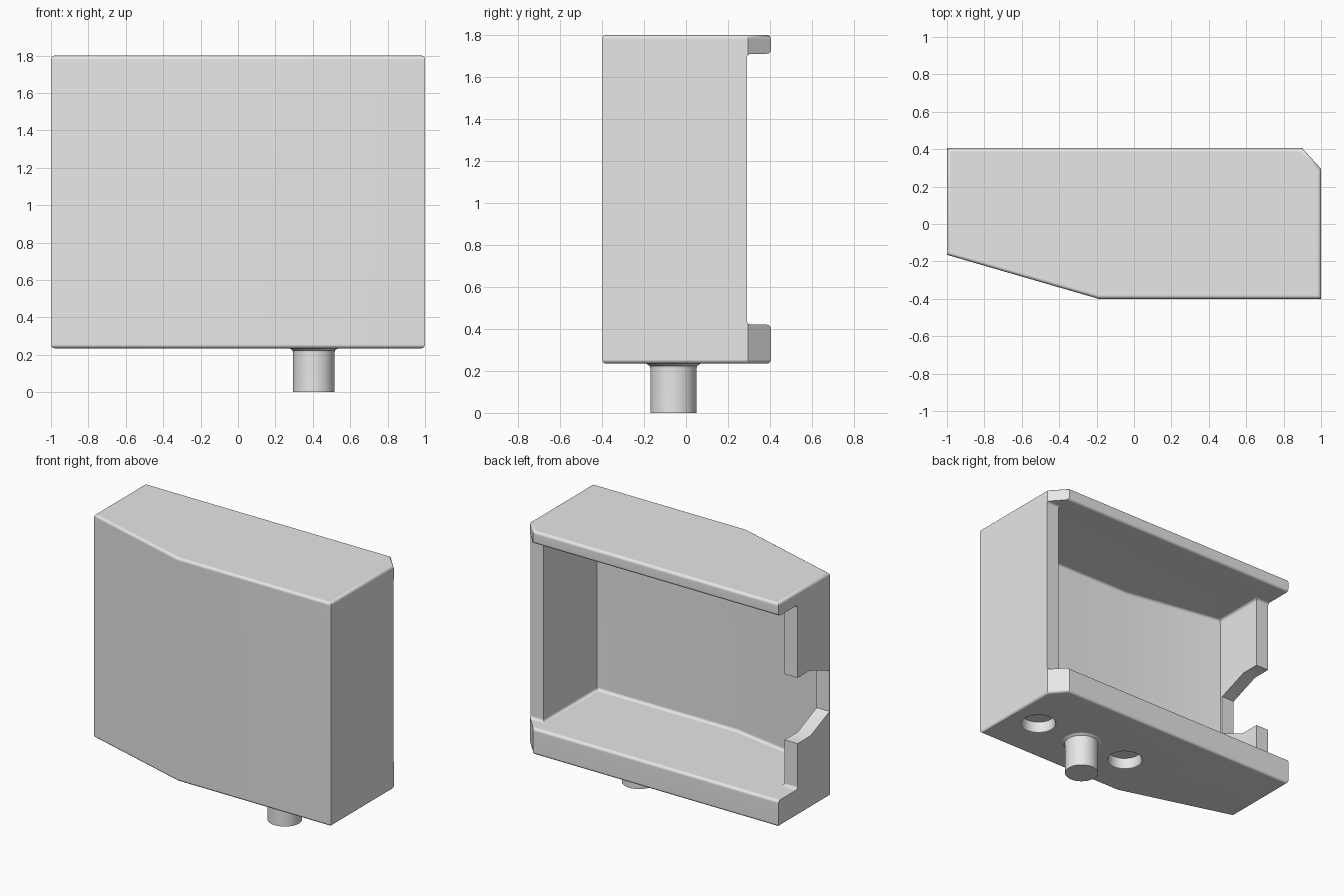
import bpy, bmesh, math

cube = bpy.data.objects.get("Cube")
if cube:
    bpy.data.objects.remove(cube, do_unlink=True)

BOTTOM, TOP = 0.235, 1.80      # housing height range
FLOOR, CEILING = 0.42, 1.71    # cavity height range
BACK = 0.405
ROUND = 0.02
POST_X, POST_Y = 0.405, -0.06

grey = bpy.data.materials.new("light grey")
grey.use_nodes = True
grey.diffuse_color = (0.8, 0.8, 0.8, 1)
grey.node_tree.nodes["Principled BSDF"].inputs["Base Color"].default_value = (0.8, 0.8, 0.8, 1)


def make_object(name, bm):
    bmesh.ops.recalc_face_normals(bm, faces=bm.faces[:])
    mesh = bpy.data.meshes.new(name)
    bm.to_mesh(mesh)
    bm.free()
    mesh.materials.append(grey)
    obj = bpy.data.objects.new(name, mesh)
    bpy.context.collection.objects.link(obj)
    return obj


def prism(name, points, low, high, axis="z", rounded=False):
    """Extrude a profile along z (xy points) or along x (yz points)."""
    def place(p, h):
        return (p[0], p[1], h) if axis == "z" else (h, p[0], p[1])
    bm = bmesh.new()
    face = bm.faces.new([bm.verts.new(place(p, low)) for p in points])
    moved = bmesh.ops.extrude_face_region(bm, geom=[face])["geom"]
    shift = place((0, 0), high - low)
    bmesh.ops.translate(bm, vec=shift, verts=[g for g in moved if isinstance(g, bmesh.types.BMVert)])
    if rounded:
        rims = [e for e in bm.edges if abs(e.verts[0].co.z - e.verts[1].co.z) < 0.001]
        bmesh.ops.bevel(bm, geom=rims, offset=ROUND, segments=4, profile=0.5, affect="EDGES")
    return make_object(name, bm)


def lathe(name, profile, x, y, sides=48):
    """Closed round solid from (radius, height) rings."""
    bm = bmesh.new()
    rings = []
    for r, z in profile:
        angles = [math.tau * i / sides for i in range(sides)]
        rings.append([bm.verts.new((x + r * math.cos(a), y + r * math.sin(a), z)) for a in angles])
    for a, b in zip(rings, rings[1:]):
        for i in range(sides):
            j = (i + 1) % sides
            bm.faces.new((a[i], a[j], b[j], b[i]))
    bm.faces.new(rings[0])
    bm.faces.new(rings[-1])
    return make_object(name, bm)


def activate(obj):
    bpy.ops.object.select_all(action="DESELECT")
    obj.select_set(True)
    bpy.context.view_layer.objects.active = obj


def cut(target, cutter):
    mod = target.modifiers.new("cut", "BOOLEAN")
    mod.operation, mod.solver, mod.object = "DIFFERENCE", "EXACT", cutter
    activate(target)
    bpy.ops.object.modifier_apply(modifier=mod.name)
    bpy.data.objects.remove(cutter, do_unlink=True)


def finish(obj):
    activate(obj)
    bpy.ops.object.shade_smooth_by_angle(angle=math.radians(32))
    obj.modifiers.new("flat_faces", "WEIGHTED_NORMAL").keep_sharp = True


# Housing block with a slanted front and one chamfered back corner
housing = prism("housing", [(-1, -0.165), (-0.19, -0.4), (1, -0.4), (1, 0.295),
                            (0.9, BACK), (-1, BACK)], BOTTOM, TOP, rounded=True)

# Cavity open to the back, including the setback of both side walls
cut(housing, prism("cavity_cutter",
                   [(-0.9, -0.18), (-0.19, -0.3), (0.9, -0.3), (0.9, 0.29), (1.2, 0.29),
                    (1.2, 0.7), (-1.2, 0.7), (-1.2, 0.195), (-0.9, 0.195)],
                   FLOOR, CEILING, rounded=True))

# Tapered notch through the right side wall
cut(housing, prism("notch_cutter",
                   [(0.3, 0.74), (0.05, 0.74), (-0.16, 0.83), (-0.16, 1.115), (0.06, 1.2), (0.3, 1.2)],
                   -1.2, -0.85, axis="x"))

# Two blind holes underneath, either side of the post
for side in (-1, 1):
    cut(housing, lathe("hole_cutter", [(0.127, 0.2), (0.127, BOTTOM), (0.116, 0.24),
                                       (0.11, 0.255), (0.11, 0.315)],
                       POST_X + side * 0.375, POST_Y))

# Round the inner back lips and keep the front bend crisp
bm = bmesh.new()
bm.from_mesh(housing.data)
lips = [e for e in bm.edges
        if all(abs(v.co.y - BACK) < 0.002 and min(abs(v.co.z - FLOOR), abs(v.co.z - CEILING)) < 0.002
               for v in e.verts)]
bmesh.ops.bevel(bm, geom=lips, offset=ROUND, segments=4, profile=0.5, affect="EDGES")
for e in bm.edges:
    a, b = (v.co for v in e.verts)
    if abs(a.x - b.x) < 0.002 and abs(a.y - b.y) < 0.002 and abs(a.z - b.z) > 0.1:
        e.smooth = False
bm.to_mesh(housing.data)
bm.free()
finish(housing)

# Post with a flared root
finish(lathe("post", [(0.11, 0), (0.11, 0.212), (0.114, 0.224), (0.13, BOTTOM), (0.13, 0.26)],
             POST_X, POST_Y))
